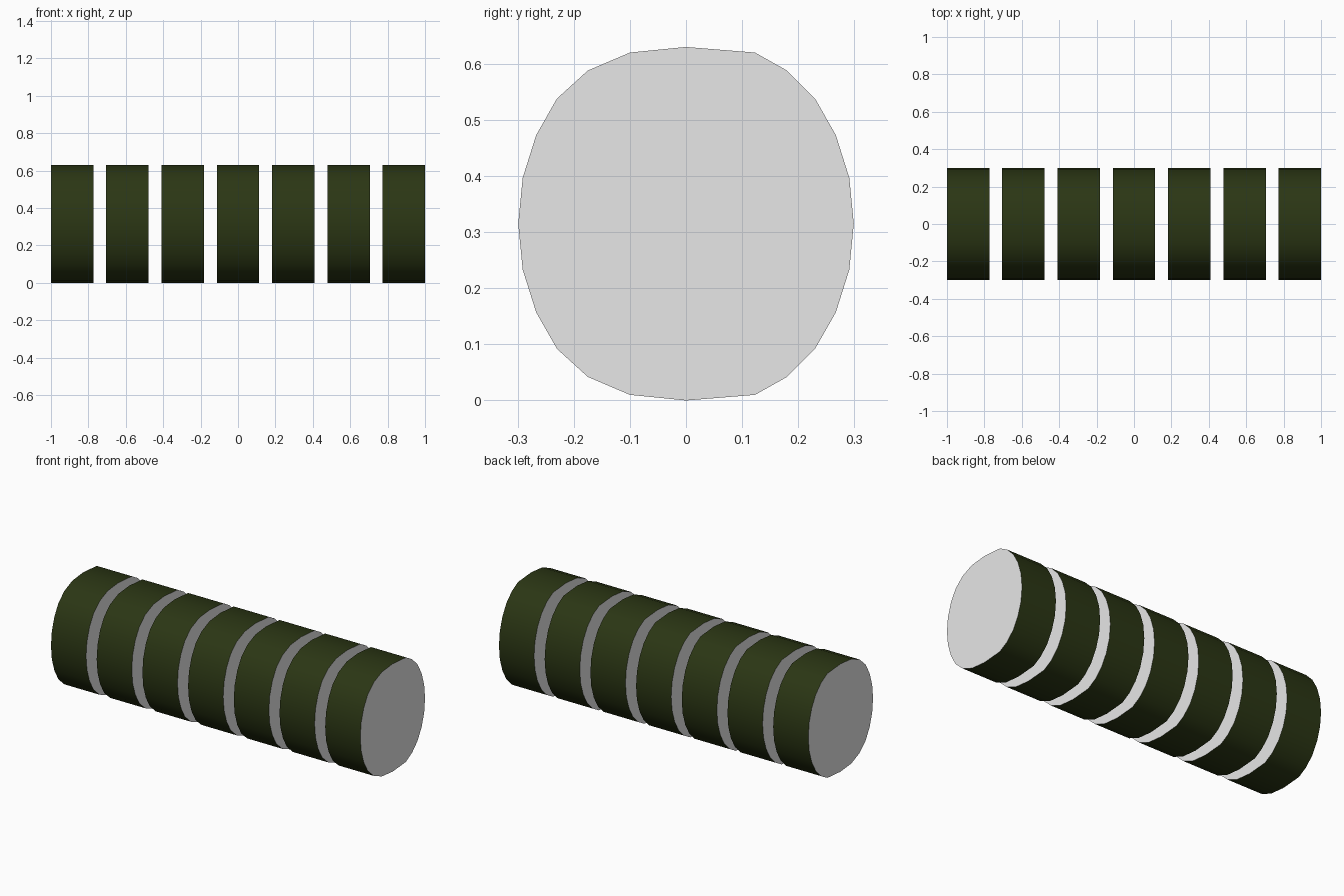
import bpy, bmesh, math

cube = bpy.data.objects.get("Cube")
if cube:
    bpy.data.objects.remove(cube, do_unlink=True)


def flat_material(name, colour):
    mat = bpy.data.materials.new(name)
    mat.use_nodes = True
    mat.diffuse_color = colour
    mat.node_tree.nodes["Principled BSDF"].inputs["Base Color"].default_value = colour
    return mat


green = flat_material("dark green", (0.024, 0.037, 0.007, 1))
grey = flat_material("pale grey", (0.8, 0.8, 0.8, 1))

COUNT, WIDTH, MID = 7, 0.227, 0.315
PITCH = (2 - WIDTH) / (COUNT - 1)

# Upper half of the slightly uneven round section, from back to front (y, height above middle)
upper = [(0.299, 0), (0.291, 0.082), (0.267, 0.158), (0.23, 0.223), (0.18, 0.273),
         (0.123, 0.305), (0, 0.315), (-0.1, 0.305), (-0.175, 0.273), (-0.23, 0.223),
         (-0.267, 0.158), (-0.291, 0.082), (-0.299, 0)]
section = upper + [(y, -h) for y, h in reversed(upper[1:-1])]

# One thick disc, green around the rim and grey on both faces
mesh = bpy.data.meshes.new("disc")
bm = bmesh.new()
base = bm.faces.new([bm.verts.new((-WIDTH / 2, y, h)) for y, h in section])
extruded = bmesh.ops.extrude_face_region(bm, geom=[base], use_keep_orig=True)
moved = [g for g in extruded["geom"] if isinstance(g, bmesh.types.BMVert)]
bmesh.ops.translate(bm, verts=moved, vec=(WIDTH, 0, 0))
bmesh.ops.recalc_face_normals(bm, faces=bm.faces)
for face in bm.faces:
    face.material_index = 1 if abs(face.normal.x) > 0.5 else 0
bm.to_mesh(mesh)
bm.free()
mesh.materials.append(green)
mesh.materials.append(grey)

# Row of separate discs
for i in range(COUNT):
    disc = bpy.data.objects.new(f"disc_{i + 1}", mesh)
    disc.location = (-1 + WIDTH / 2 + i * PITCH, 0, MID)
    bpy.context.collection.objects.link(disc)
    disc.select_set(True)
    bpy.context.view_layer.objects.active = disc

# Smooth rim with crisp edges
bpy.ops.object.shade_smooth_by_angle(angle=math.radians(40))
